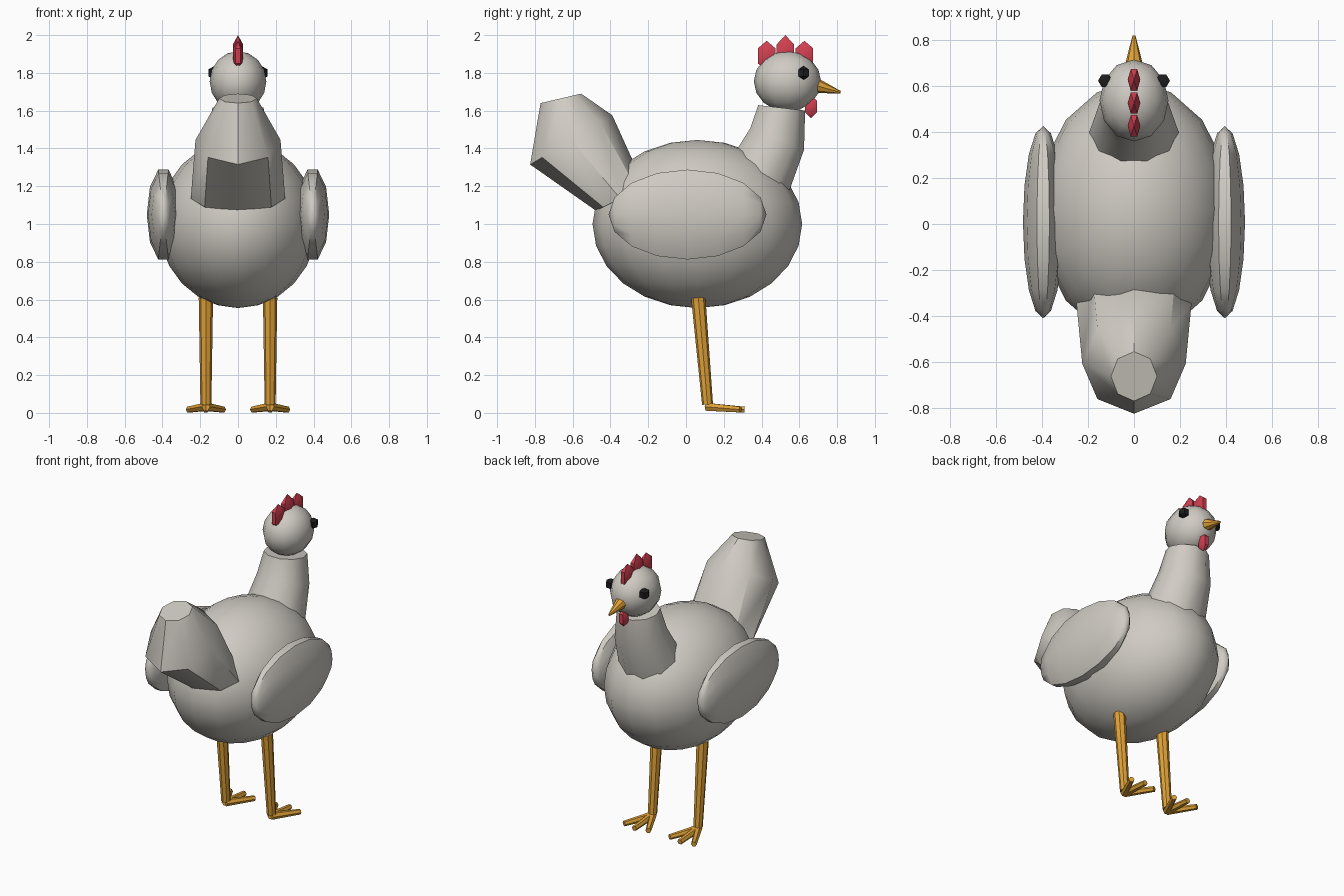
import bpy, bmesh, math
from mathutils import Vector as V

if "Cube" in bpy.data.objects:
    bpy.data.objects.remove(bpy.data.objects["Cube"])


def material(name, color):
    m = bpy.data.materials.new(name)
    m.diffuse_color = (*color, 1)
    m.use_nodes = True
    m.node_tree.nodes["Principled BSDF"].inputs["Base Color"].default_value = m.diffuse_color
    return m


FEATHER = material("feather_grey", (0.63, 0.60, 0.55))
ORANGE = material("leg_orange", (0.74, 0.36, 0.04))
RED = material("comb_red", (0.63, 0.05, 0.08))
BLACK = material("eye_black", (0.012, 0.012, 0.012))


def loft(name, rings, sides, mat, caps=True, smooth=40):
    """Skin a list of rings, each given as (centre, half axis u, half axis v)."""
    bm = bmesh.new()
    loops = []
    for c, u, v in rings:
        angles = [math.tau * i / sides for i in range(sides)]
        loops.append([bm.verts.new(c + u * math.cos(a) + v * math.sin(a)) for a in angles])
    for a, b in zip(loops, loops[1:]):
        for i in range(sides):
            j = (i + 1) % sides
            bm.faces.new((a[i], a[j], b[j], b[i]))
    if caps:
        bm.faces.new(loops[0])
        bm.faces.new(loops[-1])
    bmesh.ops.remove_doubles(bm, verts=bm.verts, dist=1e-5)
    bmesh.ops.recalc_face_normals(bm, faces=bm.faces)
    me = bpy.data.meshes.new(name)
    bm.to_mesh(me)
    bm.free()
    me.materials.append(mat)
    me.shade_smooth()
    me.set_sharp_from_angle(angle=math.radians(smooth))
    ob = bpy.data.objects.new(name, me)
    bpy.context.collection.objects.link(ob)
    return ob


def ellipsoid(name, center, radii, sides, bands, mat, axis="z", smooth=40):
    """Sphere with its poles on the given axis, scaled to the three radii."""
    rx, ry, rz = radii
    u = V((rx, 0, 0))
    v, pole = V((0, ry, 0)), V((0, 0, rz))
    if axis == "y":
        v, pole = pole, v
    rings = []
    for k in range(bands + 1):
        t = math.pi * k / bands
        s = math.sin(t) if 0 < k < bands else 0.0
        rings.append((V(center) - pole * math.cos(t), u * s, v * s))
    return loft(name, rings, sides, mat, False, smooth)


def section(rear, front, half_width):
    """Ring spanning two (y, z) points in the middle plane."""
    a, b = V((0, *rear)), V((0, *front))
    return (a + b) / 2, V((half_width, 0, 0)), (b - a) / 2


def rod(name, start, end, r1, r2, sides, mat):
    a, b = V(start), V(end)
    d = (b - a).normalized()
    u = V((1, 0, 0))
    u = (u - d * u.dot(d)).normalized()
    v = d.cross(u)
    return loft(name, [(a, u * r1, v * r1), (b, u * r2, v * r2)], sides, mat)


# Body and head
ellipsoid("body", (0, 0.06, 1.0), (0.42, 0.555, 0.445), 16, 12, FEATHER)
ellipsoid("head", (0, 0.537, 1.755), (0.15, 0.178, 0.16), 12, 8, FEATHER)

# Neck, narrowing and leaning upright
loft("neck", [section((0.18, 1.27), (0.53, 1.10), 0.21),
              section((0.333, 1.51), (0.632, 1.39), 0.165),
              section((0.376, 1.63), (0.637, 1.60), 0.135)], 10, FEATHER)

# Tail, swelling and then closing at the tip
loft("tail", [section((-0.476, 1.07), (-0.22, 1.20), 0.25),
              section((-0.825, 1.315), (-0.39, 1.575), 0.225),
              section((-0.77, 1.64), (-0.555, 1.69), 0.10)], 8, FEATHER)

# Beak
rod("beak", (0, 0.67, 1.738), (0, 0.818, 1.697), 0.045, 0.007, 8, ORANGE)

# Comb and wattle
for i, (y, z, h) in enumerate([(0.427, 1.89, 0.08), (0.526, 1.90, 0.10), (0.627, 1.89, 0.08)]):
    ellipsoid(f"comb_{i + 1}", (0, y, z), (0.032, 0.062, h), 6, 3, RED)
ellipsoid("wattle", (0, 0.662, 1.622), (0.032, 0.042, 0.062), 6, 3, RED)

# Mirrored parts
for s, side in ((-1, "left"), (1, "right")):
    ellipsoid(f"{side}_wing", (s * 0.395, 0.008, 1.05), (0.088, 0.418, 0.25), 10, 8,
              FEATHER, axis="y")
    ellipsoid(f"{side}_eye", (s * 0.125, 0.623, 1.80), (0.036, 0.036, 0.037), 6, 3, BLACK)
    x = s * 0.17
    rod(f"{side}_leg", (x, 0.065, 0.61), (x, 0.114, 0.045), 0.038, 0.029, 8, ORANGE)
    # Three spread toes
    for k in (-1, 0, 1):
        a = math.radians(27) * k
        tip = (x + 0.20 * math.sin(a), 0.11 + 0.20 * math.cos(a), 0.0175)
        rod(f"{side}_toe_{k + 2}", (x, 0.11, 0.032), tip, 0.024, 0.0175, 6, ORANGE)
